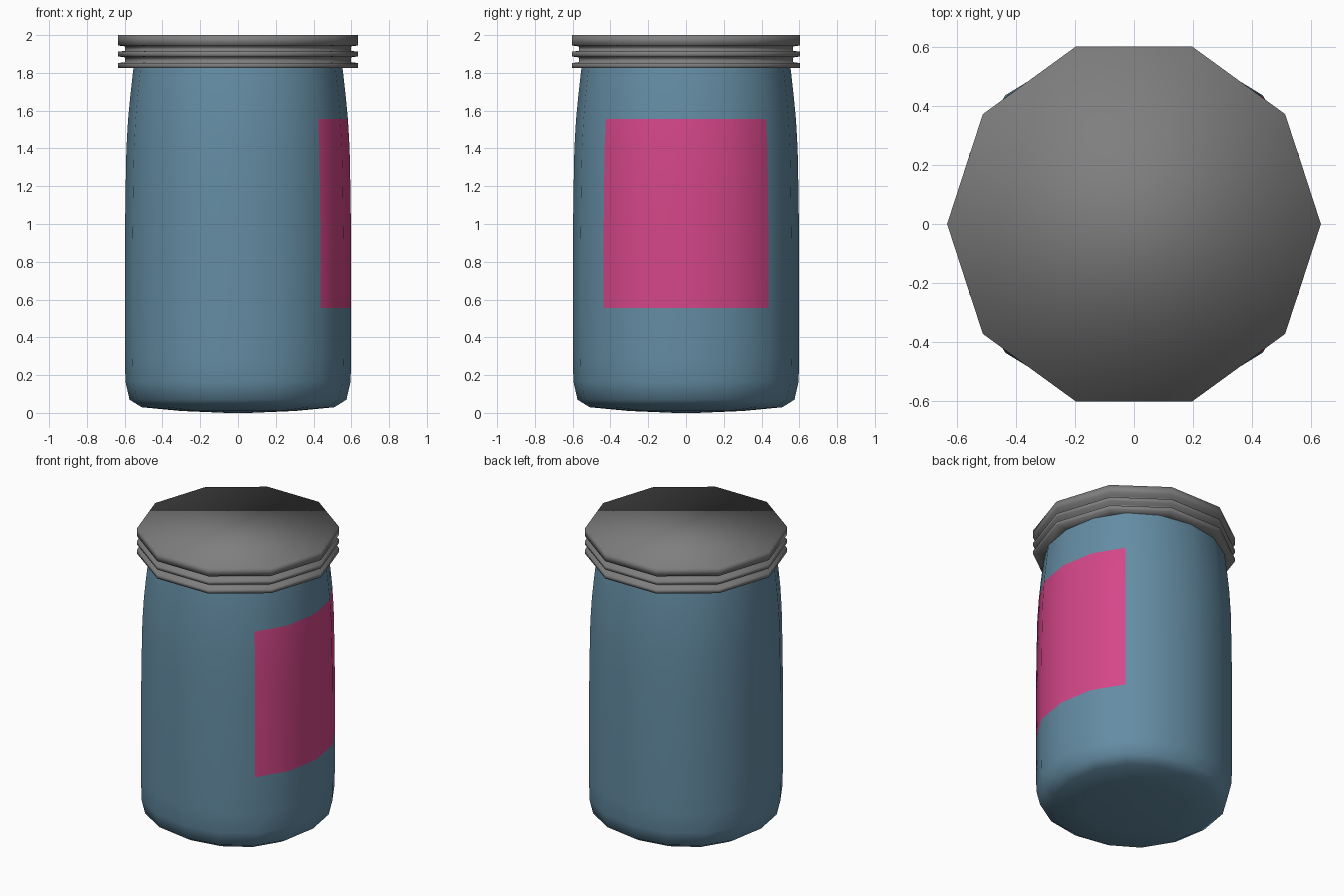
import bpy, bmesh, math

if "Cube" in bpy.data.objects:
    bpy.data.objects.remove(bpy.data.objects["Cube"])


def material(name, rgb):
    m = bpy.data.materials.new(name)
    m.diffuse_color = (*rgb, 1)
    m.use_nodes = True
    m.node_tree.nodes["Principled BSDF"].inputs["Base Color"].default_value = m.diffuse_color
    return m


def lathe(name, outline, profile, mats):
    """Stack scaled copies of an outline at (scale, z) and cap both ends."""
    bm = bmesh.new()
    rings = [[bm.verts.new((x * s, y * s, z)) for x, y in outline] for s, z in profile]
    n = len(outline)
    for a, b in zip(rings, rings[1:]):
        for i in range(n):
            j = (i + 1) % n
            bm.faces.new((a[i], a[j], b[j], b[i]))
    bm.faces.new(rings[0][::-1])
    bm.faces.new(rings[-1])
    for f in bm.faces:
        f.smooth = True
    me = bpy.data.meshes.new(name)
    bm.to_mesh(me)
    bm.free()
    for m in mats:
        me.materials.append(m)
    ob = bpy.data.objects.new(name, me)
    bpy.context.collection.objects.link(ob)
    return ob


blue = material("jar blue", (0.128, 0.265, 0.37))
pink = material("label pink", (0.66, 0.062, 0.25))
grey = material("lid grey", (0.21, 0.21, 0.21))

# Jar body: slightly squared 16-sided section with rounded base and shoulder
quarter = [(1, 0), (0.932, 0.398), (0.729, 0.729), (0.398, 0.932)]
section = []
for k in range(4):
    c, s = [(1, 0), (0, 1), (-1, 0), (0, -1)][k]
    section += [(x * c - y * s, x * s + y * c) for x, y in quarter]
LABEL_LOW, LABEL_HIGH = 0.555, 1.555
body = lathe("jar_body", section, [
    (0.06, 0.0), (0.3, 0.01), (0.51, 0.03), (0.574, 0.07), (0.596, 0.165),
    (0.599, 0.3), (0.599, LABEL_LOW), (0.599, 0.9), (0.595, 1.2), (0.591, 1.4),
    (0.582, LABEL_HIGH), (0.57, 1.68), (0.553, 1.83), (0.54, 1.9)], [blue, pink])

# Label: the faces turned to the right between two heights
for p in body.data.polygons:
    c = p.center
    if LABEL_LOW < c.z < LABEL_HIGH and c.x > abs(c.y):
        p.material_index = 1

# Lid: ten-sided with two grooves
decagon = [(math.cos(i * math.pi / 5), math.sin(i * math.pi / 5)) for i in range(10)]
R, G = 0.634, 0.597
lathe("screw_lid", decagon, [
    (0.54, 1.825), (R, 1.825), (R, 1.852), (G, 1.857), (G, 1.882), (R, 1.887),
    (R, 1.912), (G, 1.917), (G, 1.94), (R, 1.945), (R, 2.0)], [grey])
